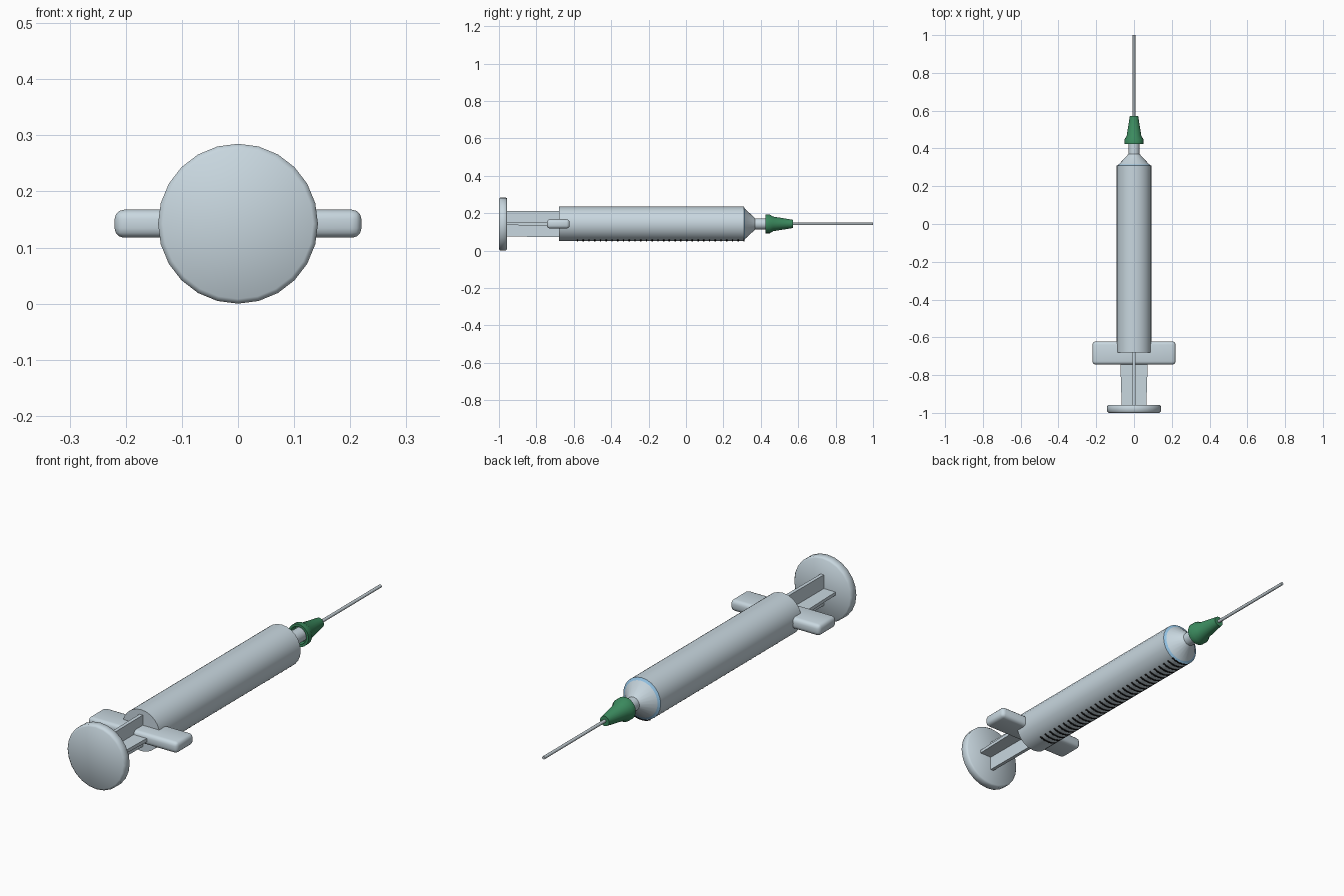
import bpy, bmesh
from math import sin, cos, pi, radians

cube = bpy.data.objects.get("Cube")
if cube:
    bpy.data.objects.remove(cube, do_unlink=True)

AXIS = 0.1425   # height of the long axis
SEGS = 24


def material(name, rgb, rough=0.5):
    m = bpy.data.materials.new(name)
    m.use_nodes = True
    m.diffuse_color = (*rgb, 1)
    bsdf = m.node_tree.nodes["Principled BSDF"]
    bsdf.inputs["Base Color"].default_value = (*rgb, 1)
    bsdf.inputs["Roughness"].default_value = rough
    return m


PALE = material("pale plastic", (0.58, 0.68, 0.74))
GREEN = material("green plastic", (0.045, 0.26, 0.115))
STEEL = material("needle steel", (0.55, 0.62, 0.66))
BLUE = material("light blue", (0.30, 0.56, 0.80))
BLACK = material("black ink", (0.01, 0.01, 0.01))


def finish(name, bm, mats, angle=40):
    bmesh.ops.recalc_face_normals(bm, faces=bm.faces)
    mesh = bpy.data.meshes.new(name)
    bm.to_mesh(mesh)
    bm.free()
    for m in mats:
        mesh.materials.append(m)
    ob = bpy.data.objects.new(name, mesh)
    bpy.context.collection.objects.link(ob)
    bpy.ops.object.select_all(action='DESELECT')
    ob.select_set(True)
    bpy.context.view_layer.objects.active = ob
    bpy.ops.object.shade_smooth_by_angle(angle=radians(angle))
    return ob


def lathe(name, profile, mats, segs=SEGS, bands=(), angle=40):
    """Turn (y, radius) points round the long axis; bands get material 1."""
    bm = bmesh.new()
    rings = []
    for y, r in profile:
        if r == 0:
            rings.append([bm.verts.new((0, y, AXIS))] * segs)
        else:
            rings.append([bm.verts.new((r * sin(2 * pi * i / segs), y,
                                        AXIS + r * cos(2 * pi * i / segs)))
                          for i in range(segs)])
    for k, (a, b) in enumerate(zip(rings, rings[1:])):
        for i in range(segs):
            j = (i + 1) % segs
            corners = list(dict.fromkeys((a[i], a[j], b[j], b[i])))
            bm.faces.new(corners).material_index = int(k in bands)
    return finish(name, bm, mats, angle)


def box(name, half_x, half_z, y0, y1, mat, rear=1.0, bevel=0.0):
    """Box along the axis, its rear end scaled by the factor rear."""
    bm = bmesh.new()
    bmesh.ops.create_cube(bm, size=2)
    for v in bm.verts:
        s = rear if v.co.y < 0 else 1
        v.co = (v.co.x * half_x * s, y0 if v.co.y < 0 else y1,
                AXIS + v.co.z * half_z * s)
    if bevel:
        bmesh.ops.bevel(bm, geom=bm.edges[:], offset=bevel, segments=3,
                        profile=0.5, affect='EDGES')
    return finish(name, bm, [mat])


# Thumb rest, softly shaded like a shallow dome
lathe("thumb_rest", [(-1, 0), (-1, 0.134), (-0.993, 0.1425),
                     (-0.964, 0.1425), (-0.957, 0.136), (-0.957, 0)],
      [PALE], angle=180)

# Plunger rod with a cross-shaped section
box("plunger_rib_horizontal", 0.075, 0.008, -0.96, -0.66, PALE, rear=0.87)
box("plunger_rib_vertical", 0.008, 0.07, -0.96, -0.66, PALE, rear=0.97)

# Finger grip
box("finger_grip", 0.22, 0.025, -0.744, -0.622, PALE, bevel=0.017)

# Barrel with blue front rim, shoulder and nozzle
lathe("barrel", [(-0.68, 0), (-0.68, 0.092), (0.309, 0.092), (0.315, 0.081),
                 (0.37, 0.03), (0.45, 0.03), (0.45, 0)],
      [PALE, BLUE], bands=(2,))

# Needle hub with open socket
lathe("needle_hub", [(0.455, 0), (0.455, 0.039), (0.424, 0.039), (0.424, 0.05),
                     (0.448, 0.05), (0.466, 0.039), (0.572, 0.022),
                     (0.572, 0)], [GREEN])

# Needle
lathe("needle", [(0.56, 0), (0.56, 0.007), (1, 0.007), (1, 0)],
      [STEEL], segs=10)

# Scale marks under the barrel
bm = bmesh.new()
for n in range(30):
    y = -0.58 + n * 0.0307
    rows = []
    for k in range(9):
        a = radians(-27 + k * 54 / 8)
        rows.append([bm.verts.new((0.0935 * sin(a), y + d,
                                   AXIS - 0.0935 * cos(a)))
                     for d in (-0.0035, 0.0035)])
    for a, b in zip(rows, rows[1:]):
        bm.faces.new((a[0], a[1], b[1], b[0]))
marks = finish("scale_marks", bm, [BLACK])
solid = marks.modifiers.new("thickness", 'SOLIDIFY')
solid.thickness = 0.002
solid.offset = 0
